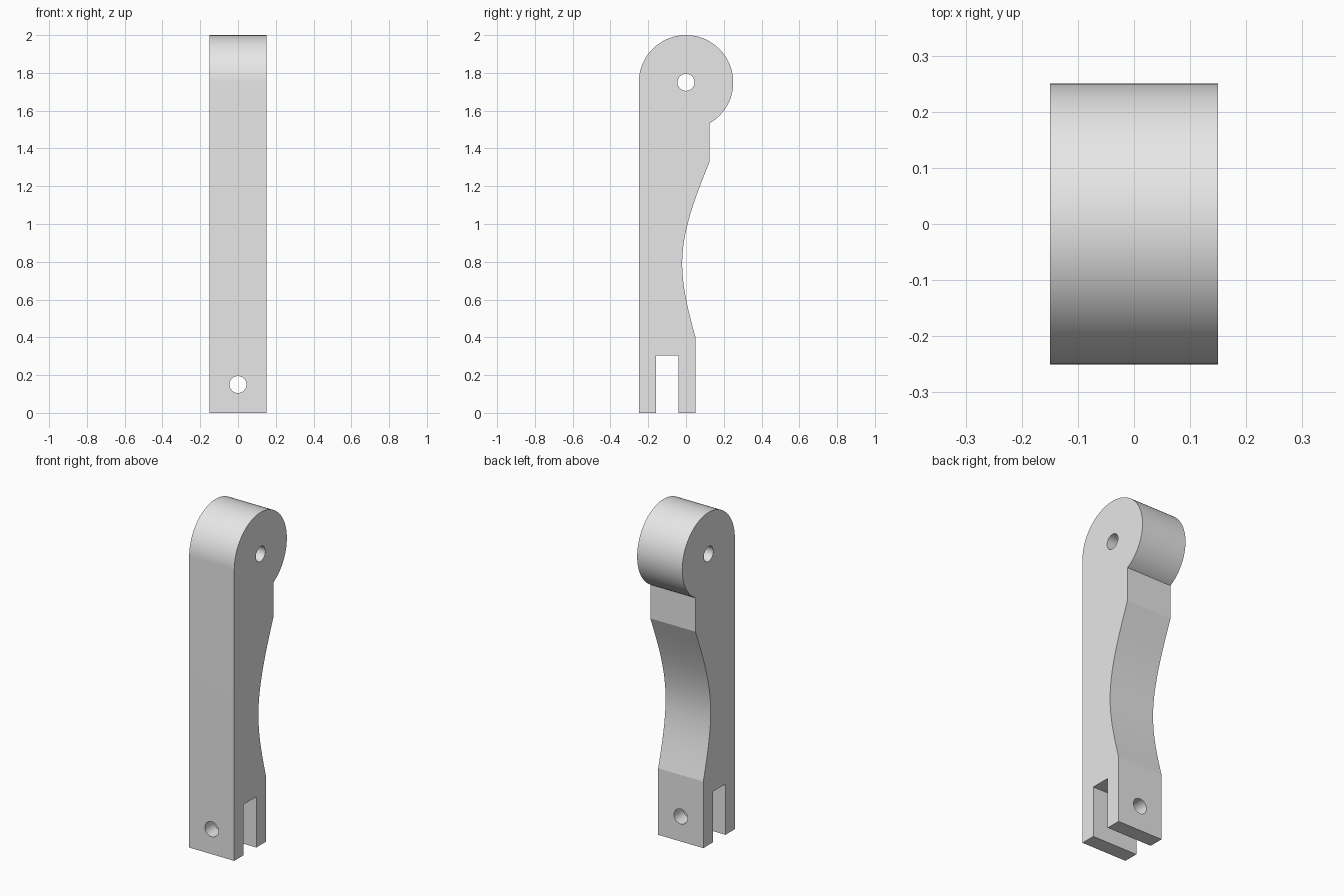
import bpy, bmesh
from math import sin, cos, pi, radians
from mathutils import Vector, Matrix
from mathutils.geometry import interpolate_bezier

cube = bpy.data.objects.get("Cube")
if cube:
    bpy.data.objects.remove(cube, do_unlink=True)

HALF_WIDTH = 0.15
HEAD_Z, HEAD_R = 1.75, 0.25
PIN_Z, HOLE_R = 0.15, 0.045

grey = bpy.data.materials.new("light grey")
grey.use_nodes = True
grey.diffuse_color = (0.8, 0.8, 0.8, 1)
grey.node_tree.nodes["Principled BSDF"].inputs["Base Color"].default_value = (0.8, 0.8, 0.8, 1)


def make_object(name, bm):
    bmesh.ops.recalc_face_normals(bm, faces=bm.faces)
    mesh = bpy.data.meshes.new(name)
    bm.to_mesh(mesh)
    bm.free()
    mesh.materials.append(grey)
    obj = bpy.data.objects.new(name, mesh)
    bpy.context.collection.objects.link(obj)
    return obj


def bend(a, slope_a, b, slope_b, steps=16):
    """Smooth curve between two (y, z) points with given dy/dz slopes."""
    third = (b[1] - a[1]) / 3
    p = [Vector((*a, 0)), Vector((a[0] + slope_a * third, a[1] + third, 0)),
         Vector((b[0] - slope_b * third, b[1] - third, 0)), Vector((*b, 0))]
    return [(v.x, v.y) for v in interpolate_bezier(*p, steps)]


def cut_hole(target, z, axis):
    """Drill a round hole through the target along x or y."""
    bm = bmesh.new()
    turn = Matrix.Rotation(pi / 2, 4, "Y" if axis == "x" else "X")
    bmesh.ops.create_cone(bm, cap_ends=True, segments=48, radius1=HOLE_R, radius2=HOLE_R,
                          depth=1, matrix=Matrix.Translation((0, 0, z)) @ turn)
    cutter = make_object("hole_cutter", bm)
    cutter.hide_render = True
    mod = target.modifiers.new("hole", "BOOLEAN")
    mod.operation, mod.solver, mod.object = "DIFFERENCE", "EXACT", cutter
    bpy.ops.object.modifier_apply(modifier=mod.name)
    bpy.data.objects.remove(cutter, do_unlink=True)


# Side profile: forked foot, waisted back edge, round head
outline = [(-0.25, 0), (-0.16, 0), (-0.16, 0.305), (-0.04, 0.305), (-0.04, 0), (0.05, 0)]
low, waist, high = (0.05, 0.4), (-0.02, 0.81), (0.125, 1.33)
outline += bend(low, -0.27, waist, 0.0275)[:-1] + bend(waist, 0.0275, high, 0.404)
for i in range(81):
    a = radians(-60 + 240 * i / 80)
    outline.append((HEAD_R * cos(a), HEAD_Z + HEAD_R * sin(a)))

# Lever body
bm = bmesh.new()
face = bm.faces.new([bm.verts.new((-HALF_WIDTH, y, z)) for y, z in outline])
side = bmesh.ops.extrude_face_region(bm, geom=[face])["geom"]
bmesh.ops.translate(bm, vec=(2 * HALF_WIDTH, 0, 0),
                    verts=[g for g in side if isinstance(g, bmesh.types.BMVert)])
lever = make_object("lever_arm", bm)
bpy.context.view_layer.objects.active = lever
lever.select_set(True)

# Pivot hole in the head, pin hole through the fork
cut_hole(lever, HEAD_Z, "x")
cut_hole(lever, PIN_Z, "y")

bpy.ops.object.shade_smooth_by_angle(angle=radians(12))
